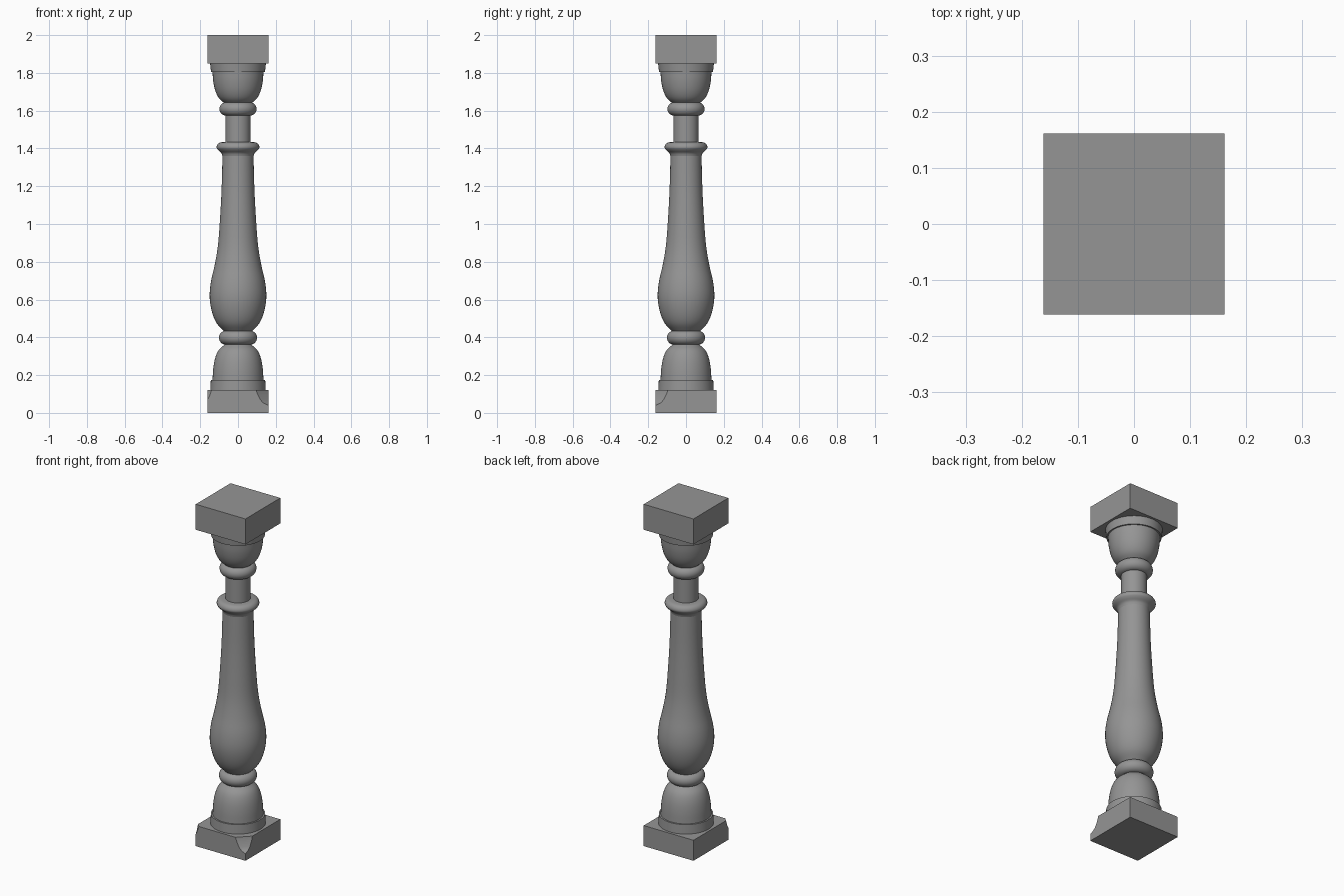
import bpy, bmesh, math
from mathutils import Vector, Matrix

if "Cube" in bpy.data.objects:
    bpy.data.objects.remove(bpy.data.objects["Cube"])


def finish(name, bm):
    bmesh.ops.recalc_face_normals(bm, faces=bm.faces[:])
    mesh = bpy.data.meshes.new(name)
    bm.to_mesh(mesh)
    bm.free()
    ob = bpy.data.objects.new(name, mesh)
    bpy.context.collection.objects.link(ob)
    mesh.materials.append(stone)
    return ob


def smooth_curve(pts, n=4):
    """Catmull-Rom curve through (radius, z) points."""
    p = [Vector(q) for q in pts]
    p = [2 * p[0] - p[1]] + p + [2 * p[-1] - p[-2]]
    out = []
    for a, b, c, d in zip(p, p[1:], p[2:], p[3:]):
        for i in range(n):
            t = i / n
            out.append(0.5 * (2 * b + (c - a) * t + (2 * a - 5 * b + 4 * c - d) * t * t
                              + (3 * b - a - 3 * c + d) * t ** 3))
    return out + [p[-2]]


def lathe(name, profile, sides=48):
    bm = bmesh.new()
    rings = [[bm.verts.new((r * math.cos(k * math.tau / sides), r * math.sin(k * math.tau / sides), z))
              for k in range(sides)] for r, z in profile]
    for lo, hi in zip(rings, rings[1:]):
        for k in range(sides):
            j = (k + 1) % sides
            bm.faces.new((lo[k], lo[j], hi[j], hi[k]))
    bm.faces.new(rings[0])
    bm.faces.new(rings[-1])
    ob = finish(name, bm)
    bpy.ops.object.select_all(action='DESELECT')
    bpy.context.view_layer.objects.active = ob
    ob.select_set(True)
    bpy.ops.object.shade_smooth_by_angle(angle=math.radians(35))
    return ob


def block(name, half, z0, z1):
    bm = bmesh.new()
    bmesh.ops.create_cube(bm, size=1, matrix=Matrix.Translation((0, 0, (z0 + z1) / 2))
                          @ Matrix.Diagonal((half * 2, half * 2, z1 - z0, 1)))
    return finish(name, bm)


def bead(name, r_in, r_out, z0, z1, n=12):
    mid, h = (z0 + z1) / 2, (z1 - z0) / 2
    return lathe(name, [(r_in + (r_out - r_in) * math.cos(a), mid + h * math.sin(a))
                        for a in (math.pi * (i / n - 0.5) for i in range(n + 1))])


def chip_corner(ob, name, sx, sy, pts):
    """Break a corner off: (diagonal distance, z) profile swept across the corner."""
    prof = smooth_curve(pts)
    prof += [Vector((0.3, prof[-1].y)), Vector((0.3, prof[0].y))]
    out, side = Vector((sx, sy, 0)).normalized(), Vector((-sy, sx, 0)).normalized()
    bm = bmesh.new()
    f = bm.faces.new([bm.verts.new(out * d + Vector((0, 0, z)) - side * 0.15) for d, z in prof])
    ext = bmesh.ops.extrude_face_region(bm, geom=[f], use_keep_orig=True)
    bmesh.ops.translate(bm, vec=side * 0.3,
                        verts=[v for v in ext["geom"] if isinstance(v, bmesh.types.BMVert)])
    cutter = finish(name + "_cutter", bm)
    cutter.hide_render = True
    cutter.hide_set(True)
    mod = ob.modifiers.new(name, 'BOOLEAN')
    mod.operation, mod.object, mod.solver = 'DIFFERENCE', cutter, 'EXACT'


stone = bpy.data.materials.new("stone")
stone.diffuse_color = (0.3, 0.3, 0.3, 1)
stone.use_nodes = True
stone.node_tree.nodes["Principled BSDF"].inputs["Base Color"].default_value = stone.diffuse_color

# Square end blocks, the base with two chipped front corners
block("top_block", 0.161, 1.851, 2.0)
base = block("base_block", 0.161, 0, 0.12)
chip_corner(base, "large_chip", 1, -1, [(0.18, 0.16), (0.182, 0.12), (0.193, 0.082),
                                        (0.208, 0.054), (0.235, 0.036)])
chip_corner(base, "small_chip", -1, -1, [(0.207, 0.16), (0.213, 0.12), (0.222, 0.085), (0.235, 0.055)])

# Round plinth rings next to the blocks
lathe("base_ring", [(0.147, 0.12), (0.144, 0.174)])
lathe("top_ring", [(0.143, 1.805), (0.148, 1.851)])

# Bell-shaped foot and bowl-shaped capital
lathe("foot_bell", smooth_curve([(0.135, 0.174), (0.131, 0.235), (0.121, 0.29),
                                 (0.102, 0.333), (0.07, 0.362)]))
lathe("capital_bowl", smooth_curve([(0.07, 1.638), (0.1, 1.665), (0.12, 1.705),
                                    (0.131, 1.755), (0.135, 1.805)]))

# Beads
bead("lower_bead", 0.064, 0.101, 0.361, 0.435)
bead("upper_bead", 0.062, 0.098, 1.573, 1.645)

# Vase-shaped shaft
lathe("shaft", smooth_curve([(0.074, 0.432), (0.113, 0.475), (0.138, 0.535), (0.15, 0.61),
                             (0.144, 0.69), (0.123, 0.785), (0.107, 0.88), (0.097, 1.0),
                             (0.087, 1.18), (0.082, 1.37)]))

# Flared collar and neck
lathe("collar", smooth_curve([(0.081, 1.355), (0.088, 1.375), (0.104, 1.39), (0.113, 1.404),
                              (0.109, 1.42), (0.095, 1.431), (0.066, 1.435)]))
lathe("neck", [(0.067, 1.43), (0.067, 1.58)])
